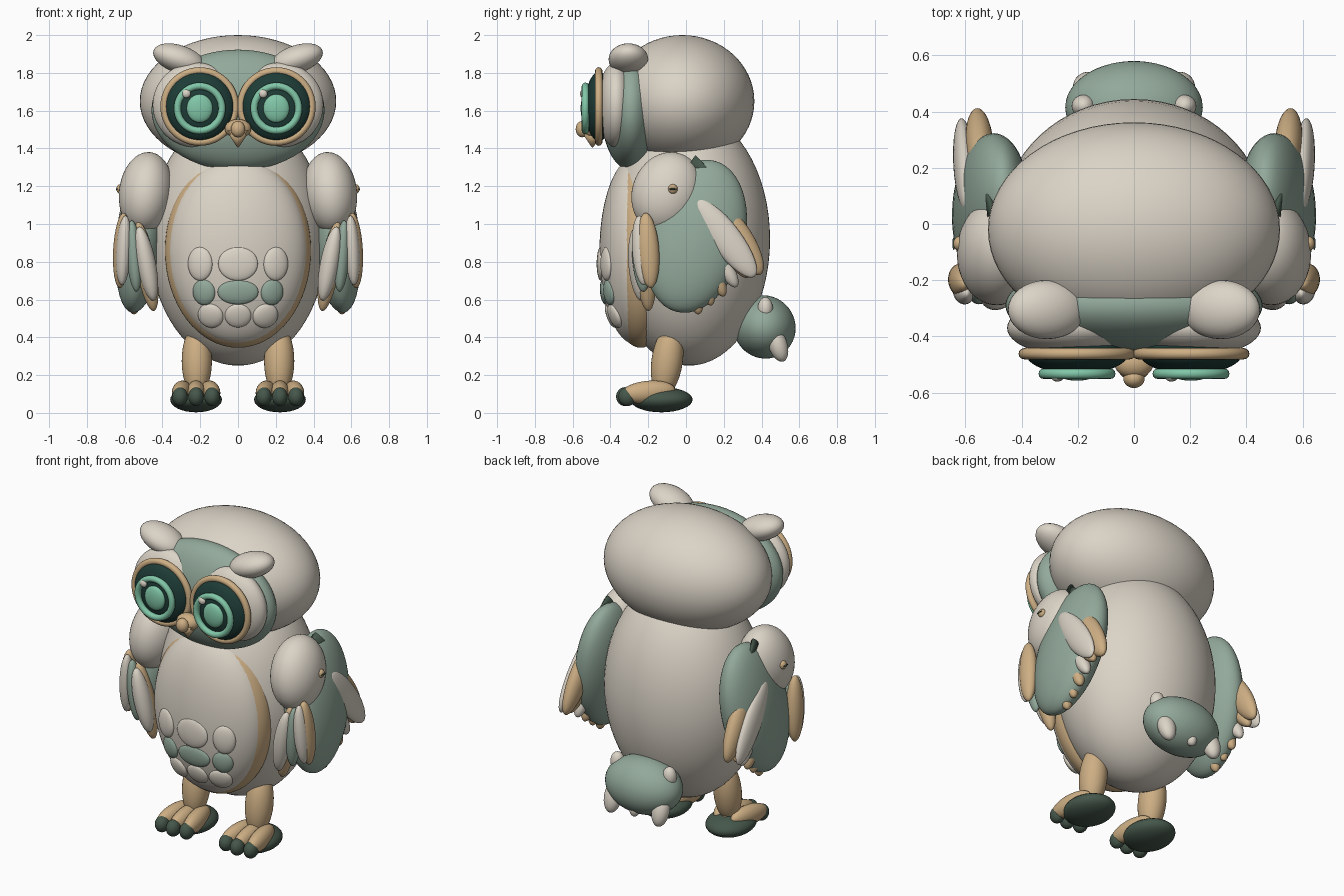
import bpy, bmesh, math
from mathutils import Matrix, Vector, Euler

if "Cube" in bpy.data.objects:
    bpy.data.objects.remove(bpy.data.objects["Cube"])


def material(name, rgb):
    m = bpy.data.materials.new(name)
    m.diffuse_color = (*rgb, 1)
    m.use_nodes = True
    m.node_tree.nodes["Principled BSDF"].inputs["Base Color"].default_value = m.diffuse_color
    return m


CREAM = material("cream", (0.71, 0.655, 0.57))
SAGE = material("sage green", (0.29, 0.395, 0.325))
TAN = material("tan", (0.61, 0.425, 0.23))
DARK = material("dark green", (0.06, 0.095, 0.07))
EYE = material("deep teal", (0.013, 0.045, 0.038))
MINT = material("mint", (0.22, 0.57, 0.39))


def finish(name, bm, mat):
    me = bpy.data.meshes.new(name)
    bm.to_mesh(me)
    bm.free()
    for p in me.polygons:
        p.use_smooth = True
    me.materials.append(mat)
    ob = bpy.data.objects.new(name, me)
    bpy.context.collection.objects.link(ob)
    return ob


def placed(loc, rot, scale=(1, 1, 1)):
    e = Euler([math.radians(a) for a in rot])
    return Matrix.LocRotScale(Vector(loc), e, Vector(scale))


def blob(name, loc, r, mat, rot=(0, 0, 0), seg=32):
    """Smooth ellipsoid with radii r."""
    bm = bmesh.new()
    bmesh.ops.create_uvsphere(bm, u_segments=seg, v_segments=seg // 2, radius=1,
                              matrix=placed(loc, rot, r))
    return finish(name, bm, mat)


def pair(name, loc, r, mat, rot=(0, 0, 0), seg=32):
    """The same ellipsoid on the right and mirrored on the left."""
    for s, side in ((1, "right"), (-1, "left")):
        blob(f"{name}_{side}", (s * loc[0], loc[1], loc[2]), r, mat,
             (rot[0], s * rot[1], s * rot[2]), seg)


def ring(name, loc, major, minor, mat, n=48, m=12):
    """Torus facing the front."""
    bm = bmesh.new()
    rows = []
    for i in range(n):
        a = 2 * math.pi * i / n
        row = []
        for j in range(m):
            b = 2 * math.pi * j / m
            d = major + minor * math.cos(b)
            row.append(bm.verts.new((loc[0] + d * math.cos(a), loc[1] + minor * math.sin(b),
                                     loc[2] + d * math.sin(a))))
        rows.append(row)
    for i in range(n):
        p, q = rows[i], rows[(i + 1) % n]
        for j in range(m):
            k = (j + 1) % m
            bm.faces.new((p[j], p[k], q[k], q[j]))
    bmesh.ops.recalc_face_normals(bm, faces=bm.faces)
    return finish(name, bm, mat)


def cone(name, base, tip, radius, mat, flat=1.0):
    base, tip = Vector(base), Vector(tip)
    d = tip - base
    bm = bmesh.new()
    bmesh.ops.create_cone(bm, cap_ends=True, segments=24, radius1=radius, radius2=0.003,
                          depth=d.length)
    rot = d.to_track_quat('Z', 'Y')
    bm.transform(Matrix.LocRotScale((base + tip) / 2, rot, Vector((flat, 1, 1))))
    return finish(name, bm, mat)


# Body and belly panel with its tan rim
blob("body", (0, 0.015, 0.92), (0.47, 0.43, 0.67), CREAM, seg=64)
blob("belly_rim", (0, -0.24, 0.86), (0.387, 0.20, 0.515), TAN, seg=64)
blob("belly", (0, -0.265, 0.86), (0.372, 0.193, 0.498), CREAM, seg=64)

# Three rows of belly feathers laid on the belly surface
rows = [(0.79, 0.20, (0.105, 0.09), (0.068, 0.09), CREAM, 0),
        (0.64, 0.18, (0.108, 0.066), (0.062, 0.07), SAGE, 6),
        (0.515, 0.145, (0.07, 0.066), (0.07, 0.068), CREAM, 20)]
for i, (z, x, mid, side, mat, tilt) in enumerate(rows):
    def front(px):
        return -0.26 - 0.193 * math.sqrt(1 - (px / 0.372) ** 2 - ((z - 0.86) / 0.498) ** 2)
    blob(f"belly_feather_{i}_middle", (0, front(0), z), (mid[0], 0.022, mid[1]), mat, (tilt, 0, 0))
    pair(f"belly_feather_{i}", (x, front(x), z), (side[0], 0.027, side[1]), mat, (tilt, 0, 18))

# Head, face and brow tufts
blob("head", (0, -0.02, 1.65), (0.52, 0.382, 0.35), CREAM, seg=64)
blob("face", (0, -0.29, 1.603), (0.458, 0.16, 0.32), SAGE, seg=64)
pair("eye_surround", (0.222, -0.37, 1.63), (0.23, 0.10, 0.225), CREAM, seg=48)
pair("ear_tuft", (0.31, -0.305, 1.872), (0.145, 0.105, 0.074), CREAM, (0, -19, 0))

# Eyes
for s, side in ((1, "right"), (-1, "left")):
    x = s * 0.203
    ring(f"eye_rim_{side}", (x, -0.462, 1.622), 0.188, 0.02, TAN)
    blob(f"eyeball_{side}", (x, -0.46, 1.622), (0.183, 0.075, 0.183), EYE, seg=48)
    ring(f"iris_ring_{side}", (x, -0.533, 1.612), 0.118, 0.019, MINT)
    blob(f"pupil_{side}", (x, -0.533, 1.612), (0.069, 0.025, 0.075), MINT)
    blob(f"eye_glint_{side}", (x - 0.07, -0.545, 1.69), (0.023, 0.016, 0.023), CREAM, seg=16)

# Beak
blob("beak_top", (0, -0.495, 1.505), (0.07, 0.055, 0.05), TAN)
cone("beak_tip", (0, -0.495, 1.495), (0, -0.495, 1.405), 0.064, TAN)
blob("beak_knob", (0, -0.55, 1.502), (0.038, 0.034, 0.043), TAN)

# Wings, shoulders and shoulder buttons
pair("wing", (0.51, 0.05, 0.935), (0.13, 0.262, 0.415), SAGE, (-14, -7, 0), 48)
pair("shoulder", (0.487, -0.10, 1.165), (0.143, 0.185, 0.22), CREAM, (-20, -6, 0), 48)
pair("shoulder_button", (0.622, -0.07, 1.185), (0.022, 0.026, 0.026), TAN, seg=16)
pair("button_slot", (0.642, -0.07, 1.185), (0.005, 0.022, 0.005), DARK, seg=16)
for s, side in ((1, "right"), (-1, "left")):
    cone(f"shoulder_spike_{side}", (s * 0.50, 0.03, 1.325), (s * 0.535, 0.155, 1.25), 0.045, DARK, 0.5)

# Feathers along the front edge of each wing
pair("front_feather_outer_back", (0.615, -0.20, 0.86), (0.046, 0.058, 0.20), TAN, (4, -3, 0))
pair("front_feather_outer", (0.605, -0.235, 0.86), (0.04, 0.05, 0.185), CREAM, (4, -3, 0))
pair("front_feather_middle", (0.55, -0.235, 0.83), (0.04, 0.05, 0.19), SAGE, (3, 4, 0))
pair("front_feather_inner_back", (0.487, -0.215, 0.775), (0.052, 0.055, 0.24), TAN, (4, 10, 0))
pair("front_feather_inner", (0.485, -0.25, 0.79), (0.05, 0.055, 0.2), CREAM, (4, 11, 0))

# Feathers fanned along the rear edge of each wing
pair("rear_feather_long", (0.605, 0.21, 0.925), (0.038, 0.08, 0.255), CREAM, (37, -3, 0))
pair("rear_feather_back", (0.55, 0.28, 0.92), (0.05, 0.075, 0.22), TAN, (32, -3, 0))
for i in range(5):
    pair(f"rear_feather_tip_{i}", (0.57 - 0.006 * i, 0.265 - 0.055 * i, 0.81 - 0.044 * i),
         (0.042, 0.042, 0.115), CREAM if i == 1 else TAN, (36 - 6 * i, -3, 0))

# Tail with pale feather tips
blob("tail", (0, 0.415, 0.455), (0.245, 0.163, 0.17), SAGE, (35, 0, 0), 48)
pair("tail_tip", (0.165, 0.485, 0.365), (0.053, 0.05, 0.098), CREAM, (18, 0, 0))
blob("tail_tip_middle", (0, 0.50, 0.345), (0.035, 0.035, 0.055), CREAM, (18, 0, 0))
pair("tail_tuft", (0.18, 0.42, 0.553), (0.042, 0.04, 0.06), CREAM)

# Legs and feet
pair("leg", (0.218, -0.10, 0.275), (0.08, 0.083, 0.19), TAN, (-8, 0, 0))
pair("foot_sole", (0.222, -0.13, 0.07), (0.137, 0.165, 0.067), DARK)
for i, t in enumerate((-1, 0, 1)):
    pair(f"toe_{i}", (0.222 + 0.075 * t, -0.20, 0.11), (0.05, 0.145, 0.06), TAN, (5, 0, 8 * t))
    pair(f"claw_{i}", (0.222 + 0.085 * t, -0.322 + 0.012 * abs(t), 0.086), (0.041, 0.048, 0.05), DARK)
